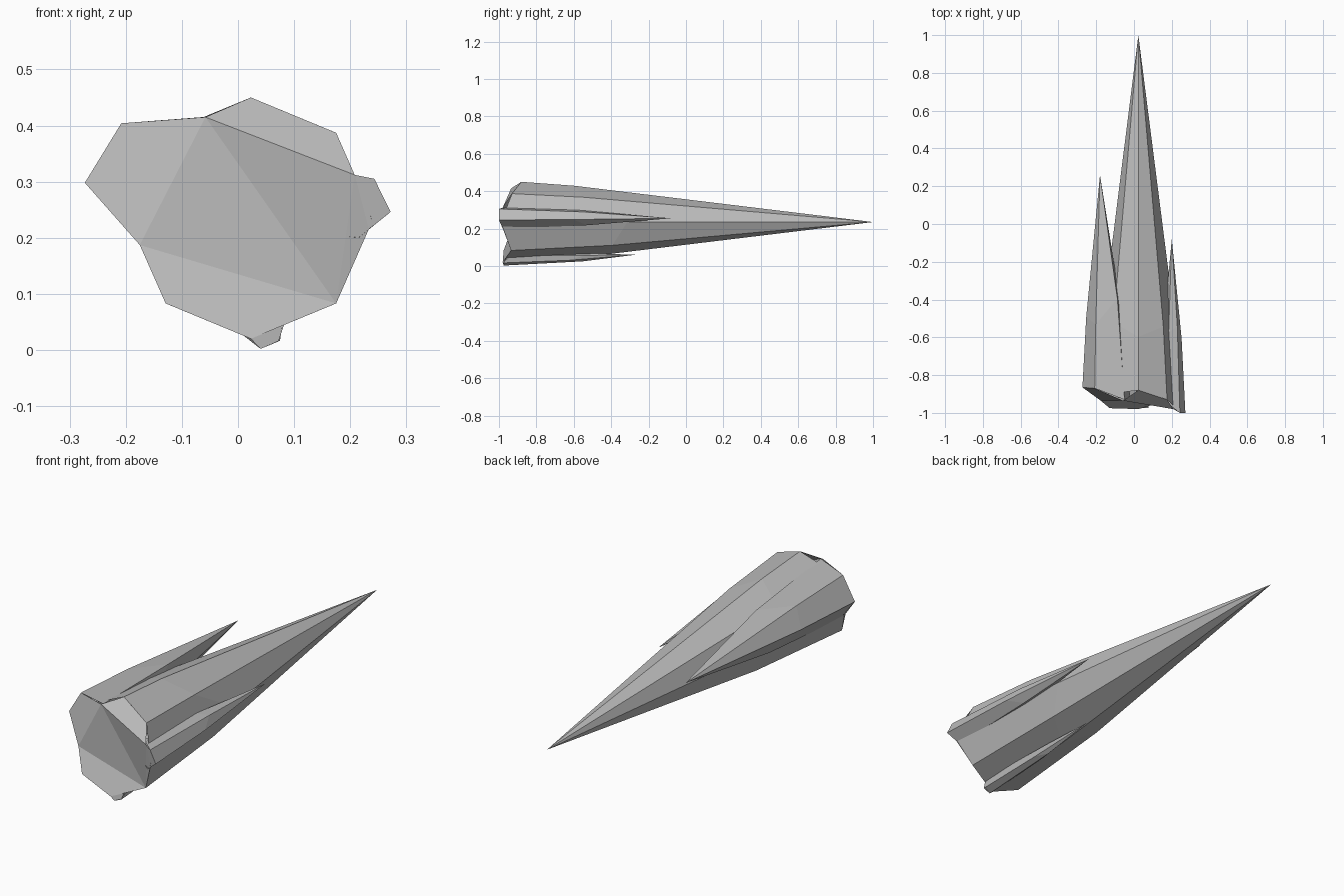
import bpy
import math
from mathutils import Vector

cube = bpy.data.objects.get("Cube")
if cube:
    bpy.data.objects.remove(cube, do_unlink=True)

# Single stone colour
stone = bpy.data.materials.new("grey_stone")
stone.use_nodes = True
grey = (0.5, 0.5, 0.5, 1)
stone.diffuse_color = grey
bsdf = stone.node_tree.nodes["Principled BSDF"]
bsdf.inputs["Base Color"].default_value = grey
bsdf.inputs["Roughness"].default_value = 0.9


def add_mesh(name, verts, faces):
    mesh = bpy.data.meshes.new(name)
    mesh.from_pydata(verts, [], faces)
    mesh.materials.append(stone)
    obj = bpy.data.objects.new(name, mesh)
    bpy.context.collection.objects.link(obj)
    return obj


def polygon(cx, cz, radius, sides, start, depths):
    """Clockwise ring of points, seen from the front, with its own depth at each corner."""
    ring = []
    for i, y in enumerate(depths):
        a = math.radians(start) - math.tau * i / sides
        ring.append((cx + radius * math.cos(a), y, cz + radius * math.sin(a)))
    return ring


def spike(name, ring, tip, kinks):
    """Faceted point: base ring, slightly bulging middle ring, then the tip."""
    n = len(ring)
    tip = Vector(tip)
    base = [Vector(p) for p in ring]
    middle = []
    for i, p in enumerate(base):
        t = kinks[i % len(kinks)]
        q = p.lerp(tip, t * 0.65)      # drawn in slower than it moves back
        q.y = p.y + (tip.y - p.y) * t
        middle.append(q)
    faces = []
    for i in range(n):
        j = (i + 1) % n
        faces.append((i, j, n + j, n + i))
        faces.append((n + i, n + j, 2 * n))
    return add_mesh(name, base + middle + [tip], faces)


# Large octagonal spike, corners listed clockwise from the top
spike("main_spike",
      polygon(0.023, 0.235, 0.215, 8, 90,
              (-0.88, -0.93, -0.99, -0.935, -0.98, -0.975, -0.91, -0.9)),
      (0.023, 1.0, 0.235),
      (0.15, 0.2, 0.34, 0.28, 0.25, 0.3, 0.25, 0.2))

# Medium spike on the -x side
spike("right_side_spike",
      [(-0.273, -0.865, 0.298), (-0.208, -0.87, 0.404), (-0.05, -0.93, 0.416),
       (-0.02, -0.92, 0.29), (-0.08, -0.92, 0.18), (-0.15, -0.935, 0.16)],
      (-0.18, 0.26, 0.32), (0.33, 0.3, 0.45))

# Small spike on the +x side
spike("left_side_spike",
      [(0.272, -1.0, 0.246), (0.215, -0.98, 0.2), (0.168, -0.94, 0.205),
       (0.14, -0.94, 0.265), (0.177, -0.95, 0.316), (0.243, -1.0, 0.305)],
      (0.2, -0.08, 0.255), (0.43, 0.5))

# Sliver underneath
spike("bottom_spike",
      polygon(0.045, 0.04, 0.038, 6, 262,
              (-0.975, -0.965, -0.95, -0.95, -0.955, -0.975))[::-1],
      (0.05, -0.27, 0.06), (0.5, 0.6))

# Broken front faces closing the cluster
corners = {
    "far_right": (-0.273, -0.865, 0.298),
    "right_top": (-0.208, -0.87, 0.404),
    "notch": (-0.058, -0.935, 0.415),
    "crown": (0.023, -0.88, 0.45),
    "left_top": (0.175, -0.93, 0.387),
    "shoulder": (0.208, -0.98, 0.312),
    "chip_top": (0.243, -1.0, 0.305),
    "chip_end": (0.272, -1.0, 0.246),
    "chip_low": (0.233, -0.985, 0.215),
    "left_low": (0.175, -0.935, 0.083),
    "keel": (0.023, -0.98, 0.02),
    "right_low": (-0.129, -0.975, 0.083),
    "right_mid": (-0.175, -0.936, 0.187),
    "sliver_a": (0.04, -0.975, 0.002),
    "sliver_b": (0.072, -0.965, 0.015),
    "sliver_c": (0.082, -0.955, 0.045),
}
facets = [
    "far_right right_mid notch right_top",
    "notch right_mid left_low",
    "notch left_low shoulder",
    "shoulder left_low chip_low",
    "shoulder chip_low chip_end chip_top",
    "notch shoulder left_top crown",
    "right_mid right_low keel left_low",
    "keel sliver_a sliver_b sliver_c",
]
index = {key: i for i, key in enumerate(corners)}
add_mesh("broken_front", list(corners.values()),
         [[index[key] for key in facet.split()] for facet in facets])

# Face all shells outwards
import bmesh
for name in ("main_spike", "right_side_spike", "left_side_spike", "bottom_spike"):
    mesh = bpy.data.objects[name].data
    bm = bmesh.new()
    bm.from_mesh(mesh)
    bmesh.ops.recalc_face_normals(bm, faces=bm.faces)
    bm.to_mesh(mesh)
    bm.free()
